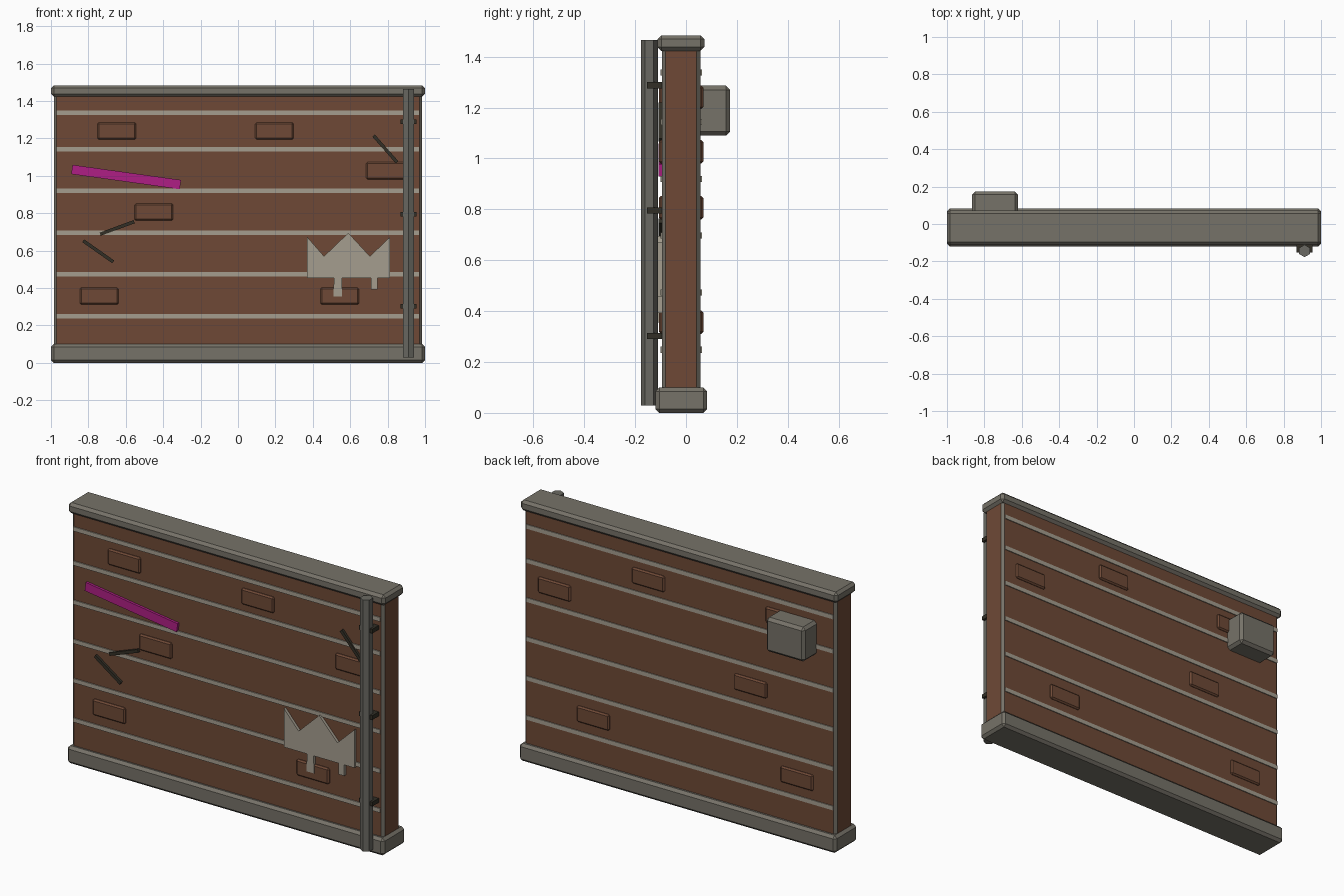
import bpy, bmesh, math

if "Cube" in bpy.data.objects:
    bpy.data.objects.remove(bpy.data.objects["Cube"], do_unlink=True)


def material(name, rgb):
    lin = [((c / 255 + 0.055) / 1.055) ** 2.4 for c in rgb] + [1.0]
    m = bpy.data.materials.new(name)
    m.use_nodes = True
    m.diffuse_color = lin
    m.node_tree.nodes["Principled BSDF"].inputs["Base Color"].default_value = lin
    return m


BRICK = material("brick brown", (110, 73, 54))
STONE = material("stone grey", (118, 114, 104))
MORTAR = material("pale mortar", (165, 158, 143))
PIPE = material("pipe grey", (106, 105, 98))
DARK = material("dark iron", (50, 47, 38))
PINK = material("magenta paint", (175, 31, 133))


def finish(name, bm, *mats):
    bmesh.ops.recalc_face_normals(bm, faces=bm.faces)
    mesh = bpy.data.meshes.new(name)
    bm.to_mesh(mesh)
    bm.free()
    ob = bpy.data.objects.new(name, mesh)
    bpy.context.collection.objects.link(ob)
    for m in mats:
        mesh.materials.append(m)
    return ob


def box(name, x, y, z, *mats, bevel=0):
    """Box from (min, max) pairs, with an optional chamfer in the last material."""
    bm = bmesh.new()
    bmesh.ops.create_cube(bm, size=1)
    for v in bm.verts:
        v.co = [lo + (hi - lo) * (c + 0.5) for c, (lo, hi) in zip(v.co, (x, y, z))]
    ob = finish(name, bm, *mats)
    if bevel:
        mod = ob.modifiers.new("Chamfer", "BEVEL")
        mod.width = bevel
        mod.segments = 1
        mod.material = len(mats) - 1
    return ob


def plate(name, outline, y, mat):
    """Extrude an (x, z) outline between two depths."""
    bm = bmesh.new()
    face = bm.faces.new([bm.verts.new((px, y[0], pz)) for px, pz in outline])
    ext = bmesh.ops.extrude_face_region(bm, geom=[face])["geom"]
    for v in ext:
        if isinstance(v, bmesh.types.BMVert):
            v.co.y = y[1]
    return finish(name, bm, mat)


def bar(name, a, b, width, mat):
    """Slanted flat strip on the front of the wall."""
    dx, dz = b[0] - a[0], b[1] - a[1]
    k = width / 2 / math.hypot(dx, dz)
    nx, nz = -dz * k, dx * k
    outline = [(a[0] + nx, a[1] + nz), (b[0] + nx, b[1] + nz),
               (b[0] - nx, b[1] - nz), (a[0] - nx, a[1] - nz)]
    return plate(name, outline, (-0.109, -0.09), mat)


# Wall core with grey chamfered corners, base and coping
box("wall", (-0.985, 0.985), (-0.095, 0.057), (0.02, 1.47), BRICK, STONE, bevel=0.015)
box("base_course", (-1, 1), (-0.12, 0.083), (0, 0.1), STONE, bevel=0.015)
box("coping", (-1, 1), (-0.112, 0.072), (1.423, 1.484), STONE, bevel=0.015)

# Mortar courses, showing on both faces
for i, z in enumerate((0.248, 0.473, 0.697, 0.92, 1.143, 1.338)):
    box(f"mortar_course_{i + 1}", (-0.97, 0.967), (-0.101, 0.062),
        (z - 0.012, z + 0.012), MORTAR)

# Raised bricks running through the wall
BRICKS = [(-0.648, 1.24), (0.195, 1.24), (0.788, 1.027),
          (-0.45, 0.806), (-0.743, 0.357), (0.543, 0.357)]
for i, (x, z) in enumerate(BRICKS):
    box(f"raised_brick_{i + 1}", (x - 0.103, x + 0.103), (-0.107, 0.068),
        (z - 0.046, z + 0.046), BRICK, bevel=0.008)

# Box on the back
box("back_box", (-0.865, -0.62), (0.04, 0.173), (1.09, 1.286), STONE, bevel=0.016)

# Six-sided drain pipe with brackets
bm = bmesh.new()
bmesh.ops.create_cone(bm, cap_ends=True, segments=6, radius1=0.033, radius2=0.033, depth=1.435)
pipe = finish("drain_pipe", bm, PIPE)
pipe.location = (0.912, -0.144, 0.7475)
if abs(max(v.co.x for v in pipe.data.vertices) - 0.033) < 0.001:
    pipe.rotation_euler.z = math.radians(30)
for i, z in enumerate((0.302, 0.795, 1.288)):
    box(f"pipe_bracket_{i + 1}", (0.87, 0.955), (-0.153, -0.09),
        (z - 0.012, z + 0.012), DARK)

# Paint stroke and cracks
bar("paint_stroke", (-0.888, 1.034), (-0.308, 0.953), 0.05, PINK)
CRACKS = [((0.725, 1.215), (0.85, 1.073)),
          ((-0.737, 0.688), (-0.555, 0.755)),
          ((-0.828, 0.653), (-0.667, 0.54))]
for i, (a, b) in enumerate(CRACKS):
    bar(f"crack_{i + 1}", a, b, 0.018, DARK)

# Jagged pale patch with two drips
plate("pale_patch",
      [(0.368, 0.675), (0.46, 0.57), (0.59, 0.695), (0.705, 0.57), (0.812, 0.672),
       (0.812, 0.455), (0.747, 0.455), (0.747, 0.392), (0.712, 0.392), (0.712, 0.455),
       (0.555, 0.455), (0.557, 0.355), (0.51, 0.355), (0.513, 0.455), (0.368, 0.455)],
      (-0.111, -0.093), MORTAR)
